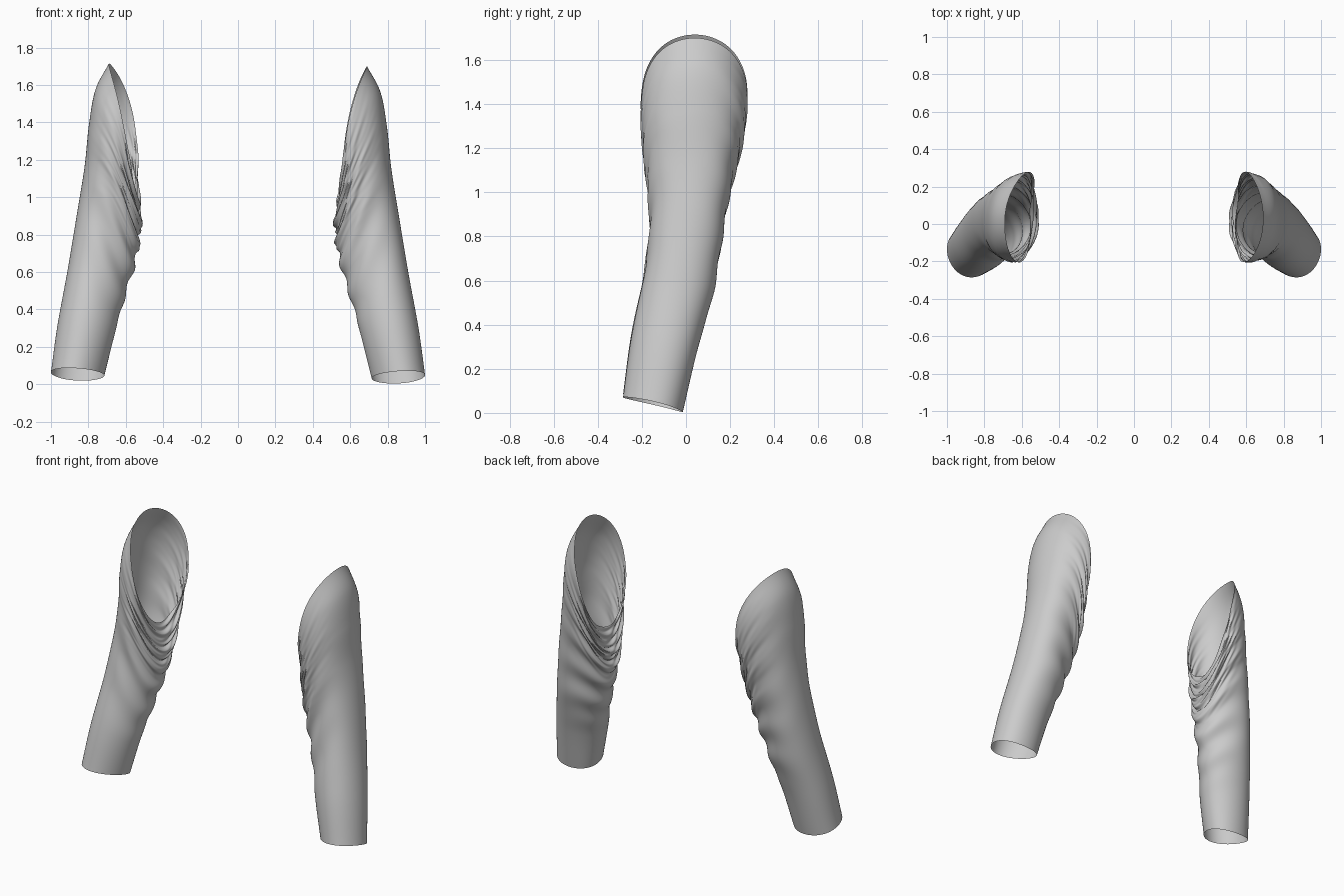
import bpy, bmesh, math
from mathutils import Vector

if "Cube" in bpy.data.objects:
    bpy.data.objects.remove(bpy.data.objects["Cube"])

# Four guide lines run from cuff to armhole: outer, back, inner (underarm), front
OUTER = [(1.0, -.14, .05), (.965, -.10, .3), (.91, -.04, .6), (.86, 0, .9),
         (.82, .02, 1.15), (.797, .02, 1.37), (.762, .03, 1.56), (.69, .03, 1.70)]
BACK = [(.87, -.015, .005), (.83, .05, .28), (.78, .125, .55), (.74, .165, .8),
        (.70, .20, 1.02), (.67, .235, 1.19), (.64, .265, 1.31), (.59, .28, 1.42)]
INNER = [(.715, -.12, .03), (.66, -.09, .25), (.615, -.05, .42), (.565, -.02, .58),
         (.535, 0, .70), (.522, .01, .80), (.525, .02, .90), (.55, .02, 1.02)]
FRONT = [(.86, -.285, .07), (.81, -.25, .33), (.76, -.195, .6), (.72, -.165, .82),
         (.69, -.17, 1.0), (.665, -.185, 1.15), (.64, -.2, 1.28), (.59, -.205, 1.40)]
ROWS, COLS = 150, 128


def along(points, t):
    """Smooth (Catmull-Rom) point on a guide line."""
    p = [Vector(q) for q in points]
    p = [2 * p[0] - p[1]] + p + [2 * p[-1] - p[-2]]
    f = t * (len(points) - 1)
    i = min(int(f), len(points) - 2)
    u = f - i
    a, b, c, d = p[i:i + 4]
    return 0.5 * (2 * b + (c - a) * u + (2 * a - 5 * b + 4 * c - d) * u * u
                  + (3 * b - a - 3 * c + d) * u ** 3)


def ramp(x, lo, hi):
    x = max(0, min(1, (x - lo) / (hi - lo)))
    return x * x * (3 - 2 * x)


def wrinkle(t, a, ph):
    """Draped folds gathering below the armhole on the inner side."""
    inner = (1 - math.cos(a)) / 2
    s = math.sin(a)
    fine = inner ** 2.2 * ramp(t, .45, .8)
    broad = inner ** 1.3 * ramp(t, .12, .4) * (1 - .6 * ramp(t, .7, 1))
    w1 = math.sin(2 * math.pi * (15 * t + .35 * math.sin(2 * a + ph)) + ph)
    w2 = math.sin(2 * math.pi * (23 * t + .5 * math.sin(3 * a - ph)) + 2 * ph)
    w3 = math.sin(2 * math.pi * (6.5 * t + .9 * s * t) + ph + 1.5 * math.sin(2 * a))
    return fine * (.007 * w1 + .004 * w2) + broad * .009 * w3


def sleeve(name, side, ph, lift, twist):
    bm = bmesh.new()
    grid = []
    for j in range(ROWS + 1):
        t = j / ROWS
        o, b, i, f = (along(g, t) for g in (OUTER, BACK, INNER, FRONT))
        row = []
        for k in range(COLS):
            a = 2 * math.pi * k / COLS
            p = ((o + b + i + f) / 4 + math.cos(a) * (o - i) / 2
                 + math.sin(a) * (b - f) / 2 + math.cos(2 * a) * (o + i - f - b) / 4)
            p.x -= twist * ramp(t, .3, 1) * (p.y - .03) * (.4 + .6 * abs(math.sin(a)))
            row.append(bm.verts.new((side * p.x, p.y, p.z + lift)))
        grid.append(row)
    for j in range(ROWS):
        for k in range(COLS):
            n = (k + 1) % COLS
            q = [grid[j][k], grid[j][n], grid[j + 1][n], grid[j + 1][k]]
            bm.faces.new(q if side > 0 else q[::-1])
    # Push the cloth in and out along its normals
    bm.normal_update()
    shifts = [(v, v.normal * wrinkle(j / ROWS, 2 * math.pi * k / COLS, ph))
              for j, row in enumerate(grid) for k, v in enumerate(row)]
    for v, d in shifts:
        v.co += d
    for face in bm.faces:
        face.smooth = True
    me = bpy.data.meshes.new(name)
    bm.to_mesh(me)
    bm.free()
    ob = bpy.data.objects.new(name, me)
    bpy.context.collection.objects.link(ob)
    return ob


# Pair of open sleeves, the left one slightly raised and turned
sleeve("right_sleeve", 1, 0.6, 0.0, 0.0)
sleeve("left_sleeve", -1, 2.1, 0.015, 0.12)
